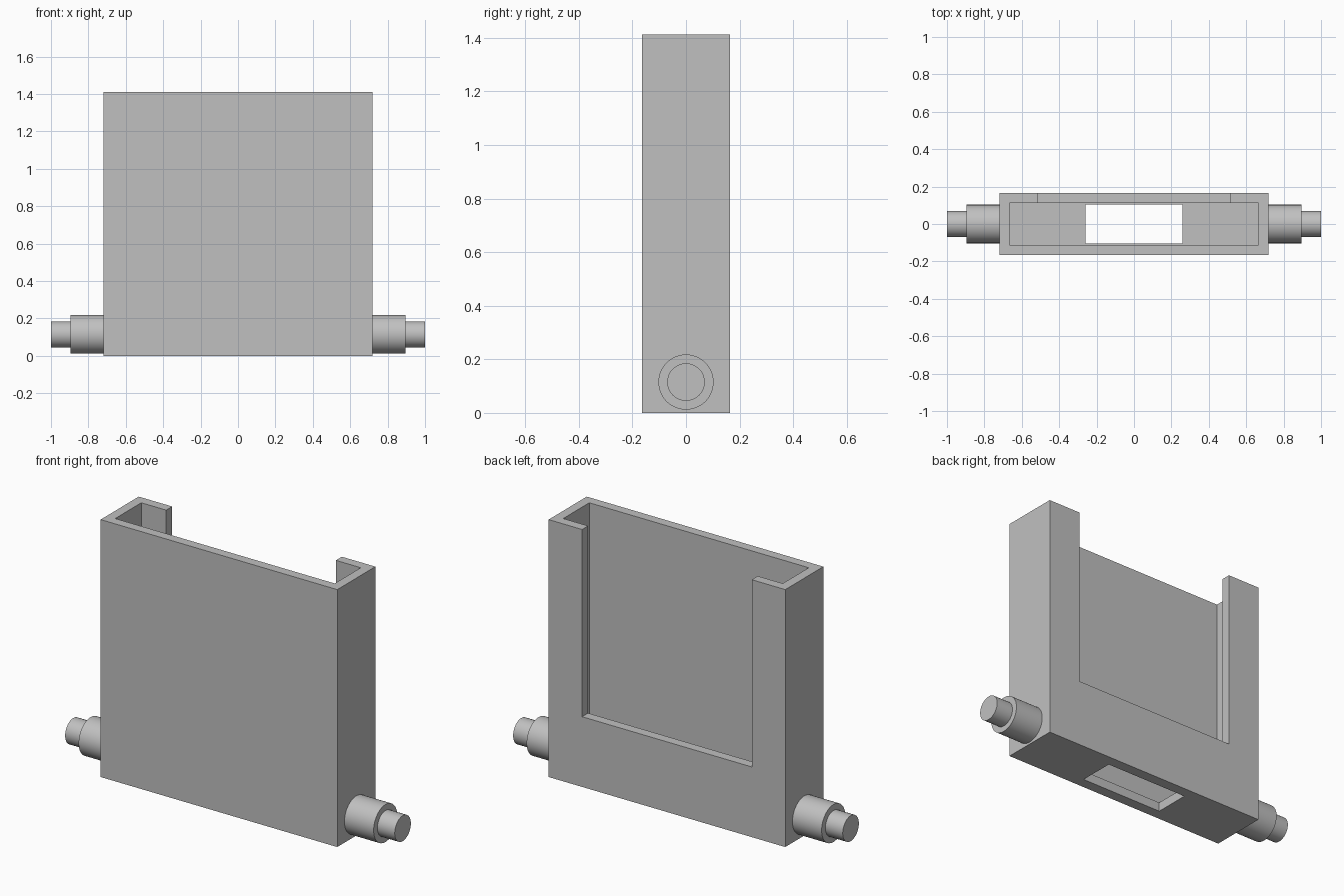
import bpy
import bmesh
from math import pi, cos, sin
from mathutils import Matrix, Vector

cube = bpy.data.objects.get("Cube")
if cube:
    bpy.data.objects.remove(cube, do_unlink=True)

GREY = (0.53, 0.53, 0.53, 1.0)
grey = bpy.data.materials.new("plain_grey")
grey.use_nodes = True
grey.diffuse_color = GREY
grey.node_tree.nodes["Principled BSDF"].inputs["Base Color"].default_value = GREY

WIDTH, DEPTH, HEIGHT, WALL = 1.436, 0.33, 1.412, 0.052
PIN_Z = 0.115


def add_object(name, bm):
    mesh = bpy.data.meshes.new(name)
    bmesh.ops.recalc_face_normals(bm, faces=bm.faces)
    bm.to_mesh(mesh)
    bm.free()
    mesh.materials.append(grey)
    obj = bpy.data.objects.new(name, mesh)
    bpy.context.collection.objects.link(obj)
    return obj


def add_box(name, low, high):
    low, high = Vector(low), Vector(high)
    bm = bmesh.new()
    place = Matrix.Translation((low + high) / 2) @ Matrix.Diagonal((high - low).to_4d())
    place[3][3] = 1
    bmesh.ops.create_cube(bm, size=1, matrix=place)
    return add_object(name, bm)


def activate(obj):
    bpy.ops.object.select_all(action="DESELECT")
    obj.select_set(True)
    bpy.context.view_layer.objects.active = obj


def cut(obj, cutter):
    cutter.hide_render = True
    mod = obj.modifiers.new("cut", "BOOLEAN")
    mod.operation = "DIFFERENCE"
    mod.solver = "EXACT"
    mod.object = cutter
    activate(obj)
    bpy.ops.object.modifier_apply(modifier=mod.name)
    bpy.data.objects.remove(cutter, do_unlink=True)


# Open-topped case: inner pocket, rear window and floor slot
hx, hy = WIDTH / 2, DEPTH / 2
case = add_box("case", (-hx, -hy, 0), (hx, hy, HEIGHT))
cut(case, add_box("pocket_cutter", (WALL - hx, WALL - hy, WALL), (hx - WALL, hy - WALL, 2)))
cut(case, add_box("window_cutter", (-0.515, 0, 0.385), (0.515, 0.5, 2)))
cut(case, add_box("slot_cutter", (-0.26, -0.103, -0.2), (0.26, 0.103, 0.2)))


# Stepped side pins, turned around the x axis
def add_pin(name, side):
    profile = [(hx, 0), (hx, 0.103), (0.895, 0.103), (0.895, 0.07), (1, 0.07), (1, 0)]
    bm = bmesh.new()
    verts = [bm.verts.new((side * x, 0, PIN_Z + r)) for x, r in profile]
    edges = [bm.edges.new(pair) for pair in zip(verts, verts[1:])]
    bmesh.ops.spin(bm, geom=verts + edges, cent=(0, 0, PIN_Z), axis=(1, 0, 0),
                   angle=2 * pi, steps=48)
    bmesh.ops.remove_doubles(bm, verts=bm.verts, dist=0.0001)
    pin = add_object(name, bm)
    activate(pin)
    bpy.ops.object.shade_smooth_by_angle()


add_pin("left_pin", 1)
add_pin("right_pin", -1)
